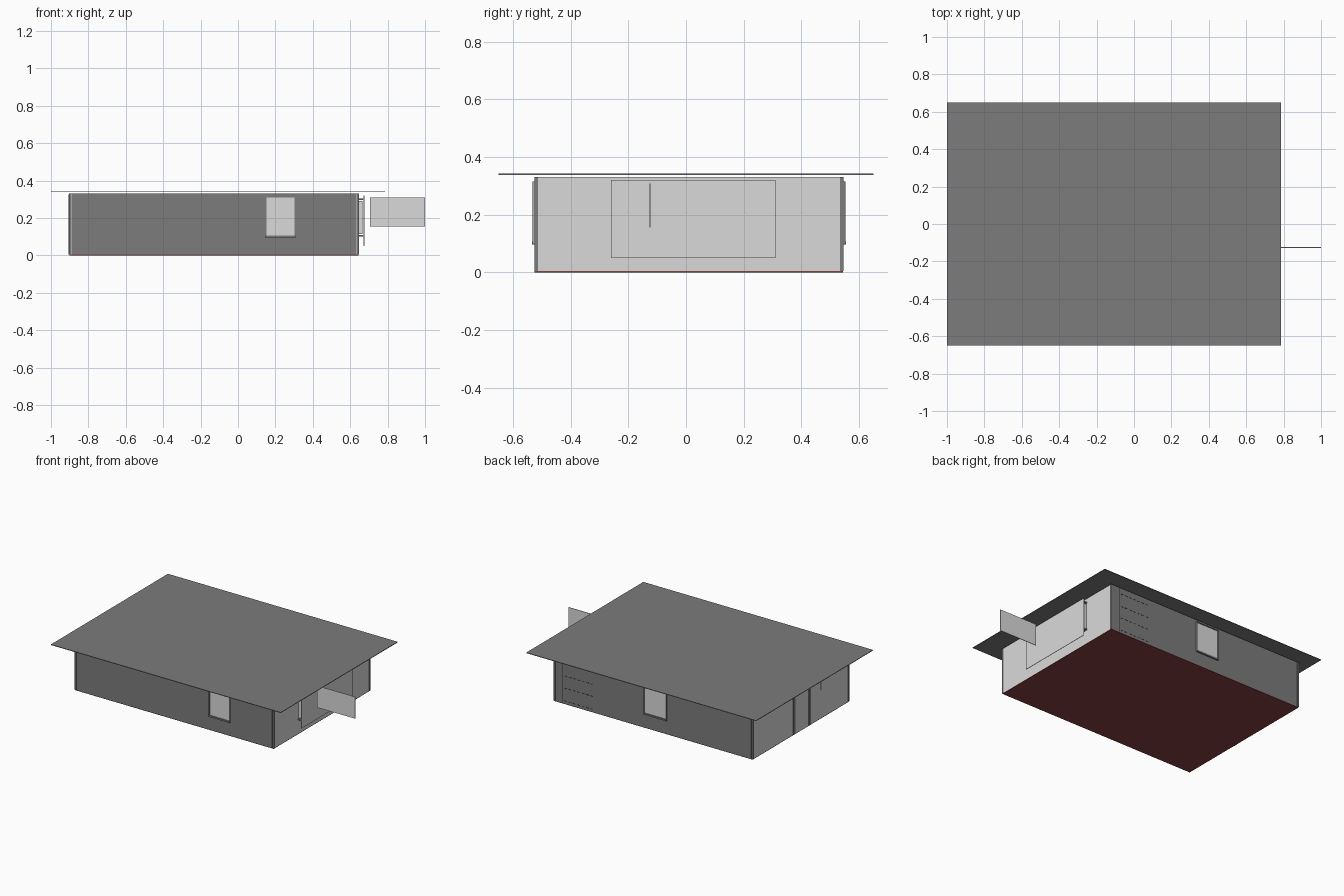
import bpy
import bmesh

cube = bpy.data.objects.get("Cube")
if cube:
    bpy.data.objects.remove(cube, do_unlink=True)


def material(name, rgb):
    m = bpy.data.materials.new(name)
    m.use_nodes = True
    m.diffuse_color = (*rgb, 1)
    m.node_tree.nodes["Principled BSDF"].inputs["Base Color"].default_value = (*rgb, 1)
    return m


GREY = material("mid grey", (0.20, 0.20, 0.20))
LIGHT = material("light grey", (0.70, 0.70, 0.70))
RED = material("dark red", (0.24, 0.05, 0.05))
DARK = material("charcoal", (0.03, 0.03, 0.03))


def boxes(name, mat, *extents):
    """One object made of boxes, each given as (x0, x1, y0, y1, z0, z1)."""
    bm = bmesh.new()
    for x0, x1, y0, y1, z0, z1 in extents:
        vs = bmesh.ops.create_cube(bm, size=1)["verts"]
        for v in vs:
            v.co = (x0 if v.co.x < 0 else x1,
                    y0 if v.co.y < 0 else y1,
                    z0 if v.co.z < 0 else z1)
    me = bpy.data.meshes.new(name)
    bm.to_mesh(me)
    bm.free()
    me.materials.append(mat)
    ob = bpy.data.objects.new(name, me)
    bpy.context.collection.objects.link(ob)
    return ob


# Shell of the building
X0, X1, Y0, Y1, TOP = -0.90, 0.645, -0.525, 0.545, 0.33
T = 0.012
boxes("floor", RED, (X0, X1, Y0, Y1, 0, 0.004))
boxes("front_wall", GREY, (X0 + T, X1 - T, Y0, Y0 + T, 0.004, TOP))
boxes("back_wall", GREY, (X0 + T, X1 - T, Y1 - T, Y1, 0.004, TOP))
boxes("left_wall", LIGHT, (X1 - T, X1, Y0 + 0.002, Y1 - 0.002, 0.004, TOP))
boxes("right_wall", LIGHT, (X0, X0 + T, Y0 + 0.002, Y1 - 0.002, 0.004, TOP))
boxes("corner_posts", GREY,
      *[(x, x + T, y, y + T, 0.004, TOP)
        for x in (X0 - 0.003, X1 - T + 0.003)
        for y in (Y0 - 0.001, Y1 - T + 0.001)])
boxes("roof", GREY, (-1.0, 0.787, -0.65, 0.65, 0.338, 0.342))


# Framed windows on the long walls
def window(name, x0, x1, wall_y, out):
    z0, z1, b = 0.10, 0.315, 0.007

    def span(d):
        return sorted((wall_y, wall_y + out * d))

    boxes(name + "_pane", LIGHT, (x0, x1, *span(0.004), z0, z1))
    boxes(name + "_frame", GREY,
          (x0, x0 + b, *span(0.008), z0, z1), (x1 - b, x1, *span(0.008), z0, z1),
          (x0, x1, *span(0.008), z1 - b, z1), (x0, x1, *span(0.010), z0 - 0.004, z0 + b))


window("front_window", 0.145, 0.31, Y0, -1)
window("back_window", -0.235, -0.055, Y1, 1)

# Wide display panel on the left end, on ledges
boxes("display_box", LIGHT, (X1, 0.665, -0.25, 0.30, 0.115, 0.29))
boxes("display_ledges", GREY,
      *[(X1, 0.672, -0.255, 0.305, z, z + 0.010) for z in (0.10, 0.295)])
boxes("display_panel", LIGHT, (0.672, 0.675, -0.26, 0.31, 0.05, 0.32))

# Hanging sign board
boxes("sign_board", LIGHT, (0.705, 1.0, -0.127, -0.123, 0.155, 0.308))

# Door and small hatch on the right end
boxes("door", LIGHT, (X0 - 0.003, X0, -0.075, 0.08, 0.004, 0.32))
boxes("door_frame", GREY,
      *[(X0 - 0.006, X0, y, y + 0.018, 0.004, 0.325) for y in (-0.09, 0.08)])
boxes("hatch", LIGHT, (X0 - 0.004, X0, -0.34, -0.21, 0.20, 0.31))

# Seam and rows of short slots on the back wall
boxes("back_seam", DARK, (0.573, 0.577, Y1, Y1 + 0.001, 0.004, TOP))
boxes("back_slots", DARK,
      *[(0.34 + i * 0.034, 0.36 + i * 0.034, Y1, Y1 + 0.001, z, z + 0.004)
        for i in range(7) for z in (0.02, 0.11, 0.195, 0.285)])
